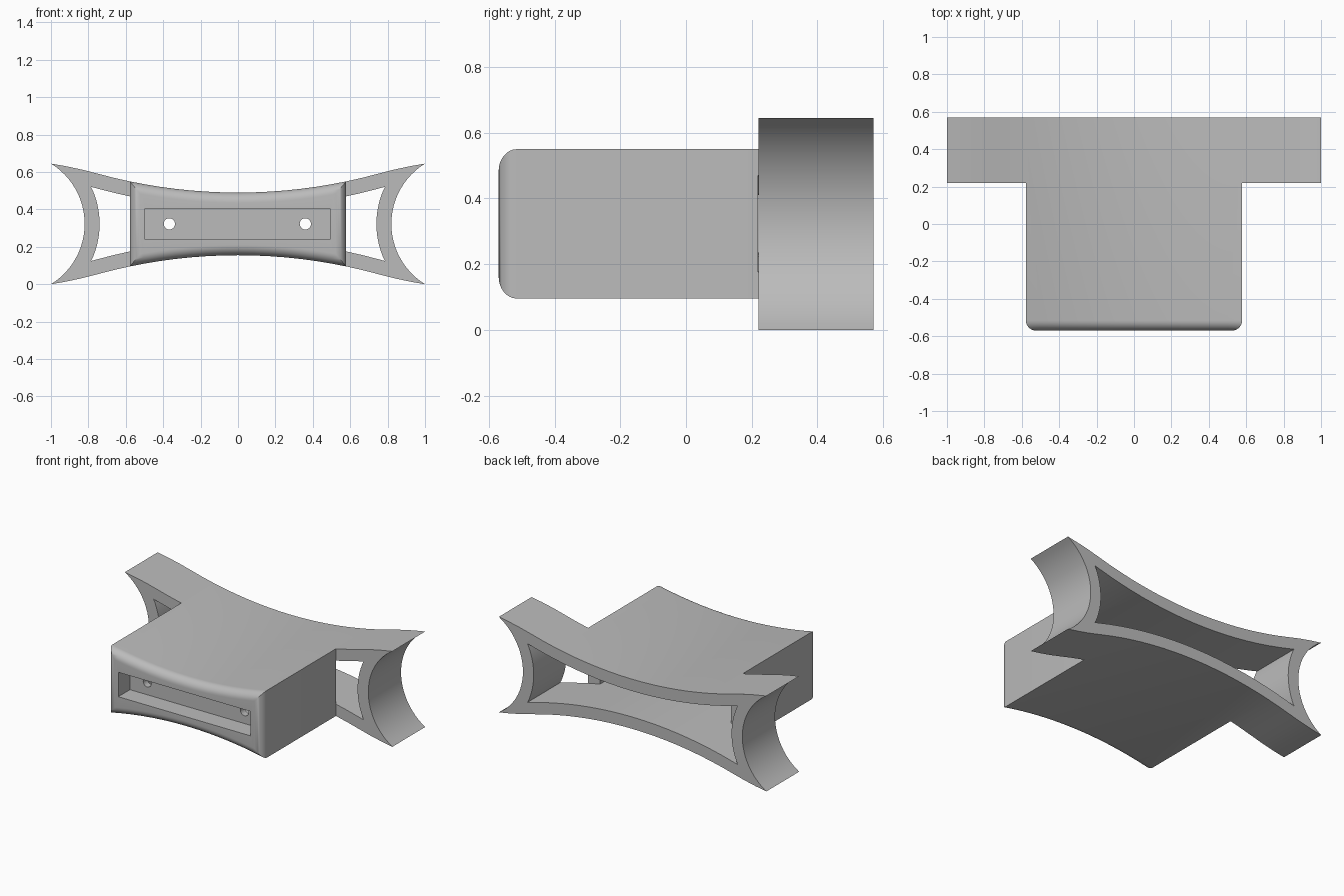
import bpy, bmesh, math

if "Cube" in bpy.data.objects:
    bpy.data.objects.remove(bpy.data.objects["Cube"], do_unlink=True)

MID = 0.3225            # height of the horizontal symmetry plane
ARC_X, ARC_R = 1.199, 0.379   # scooped wing ends
WALL = 0.08
BACK = 0.57

grey = bpy.data.materials.new("plain grey")
grey.use_nodes = True
grey.diffuse_color = (0.5, 0.5, 0.5, 1)
grey.node_tree.nodes["Principled BSDF"].inputs["Base Color"].default_value = (0.5, 0.5, 0.5, 1)


def half_height(x):
    """Shallow arc that flattens towards the wing tips."""
    x, r = abs(x), 2.83
    t = max(0, x - 0.75)
    x = min(x, 0.75)
    return 0.1675 + r - math.sqrt(r * r - x * x) + 0.275 * t - 0.236 * t * t


def outline(half_width, inset, arc_steps=24):
    """Bow-tie outline with concave ends, as (x, z) points."""
    inner = [k / 12 for k in range(-12, 13) if abs(k / 12) < half_width - 0.01]
    xs = [-half_width] + inner + [half_width]
    top = [(x, half_height(x) - inset) for x in xs]
    r = ARC_R + inset
    a = math.asin(top[-1][1] / r)
    angles = [a - 2 * a * i / arc_steps for i in range(1, arc_steps)]
    end = [(ARC_X - r * math.cos(t), r * math.sin(t)) for t in angles]
    half = top + end
    return half + [(-x, -z) for x, z in half]


def finish(name, bm):
    bmesh.ops.recalc_face_normals(bm, faces=bm.faces)
    mesh = bpy.data.meshes.new(name)
    bm.to_mesh(mesh)
    bm.free()
    mesh.materials.append(grey)
    ob = bpy.data.objects.new(name, mesh)
    bpy.context.collection.objects.link(ob)
    return ob


def prism(name, points, y0, y1):
    bm = bmesh.new()
    face = bm.faces.new([bm.verts.new((x, y0, z + MID)) for x, z in points])
    new = bmesh.ops.extrude_face_region(bm, geom=[face])["geom"]
    verts = [v for v in new if isinstance(v, bmesh.types.BMVert)]
    bmesh.ops.translate(bm, verts=verts, vec=(0, y1 - y0, 0))
    return finish(name, bm)


def block(name, x0, x1, y0, y1, z0, z1):
    pts = [(x0, z0), (x1, z0), (x1, z1), (x0, z1)]
    return prism(name, [(x, z - MID) for x, z in pts], y0, y1)


def select_only(ob):
    bpy.ops.object.select_all(action='DESELECT')
    ob.select_set(True)
    bpy.context.view_layer.objects.active = ob


def cut(ob, cutter):
    mod = ob.modifiers.new("cut", 'BOOLEAN')
    mod.operation, mod.solver, mod.object = 'DIFFERENCE', 'EXACT', cutter
    select_only(ob)
    bpy.ops.object.modifier_apply(modifier=mod.name)
    bpy.data.objects.remove(cutter, do_unlink=True)


def tee(name, points, front, back, half_width, shoulder):
    """Wide rear frame with a narrower body reaching forwards."""
    ob = prism(name, points, front, back)
    for s in (-1, 1):
        x0, x1 = sorted((s * half_width, s * 1.5))
        cut(ob, block("side_cutter", x0, x1, -1, shoulder, -1, 2))
    return ob


# Outer shell with rounded front rim
shell = tee("housing", outline(1.0, 0), -BACK, BACK, 0.578, 0.22)
bm = bmesh.new()
bm.from_mesh(shell.data)
bmesh.ops.remove_doubles(bm, verts=bm.verts, dist=0.0001)
rim = [e for e in bm.edges if all(v.co.y < 0.001 - BACK for v in e.verts)
       and len(e.link_faces) == 2
       and any(abs(f.normal.y) < 0.5 for f in e.link_faces)]
bmesh.ops.bevel(bm, geom=rim, offset=0.055, segments=8, profile=0.5,
                affect='EDGES', clamp_overlap=False)
bm.to_mesh(shell.data)
bm.free()

# Hollow open to the rear and through the wings
cut(shell, tee("cavity", outline(0.786, WALL), -0.40, BACK + 0.1, 0.49, 0.219))

# Front recess and its two screw holes
cut(shell, block("recess", -0.496, 0.492, -0.7, -0.445, 0.24, 0.405))
for x in (-0.367, 0.36):
    ring = [2 * math.pi * i / 32 for i in range(32)]
    pts = [(x + 0.03 * math.cos(a), 0.03 * math.sin(a)) for a in ring]
    cut(shell, prism("hole", pts, -0.5, -0.3))

select_only(shell)
bpy.ops.object.shade_smooth_by_angle(angle=math.radians(30))
